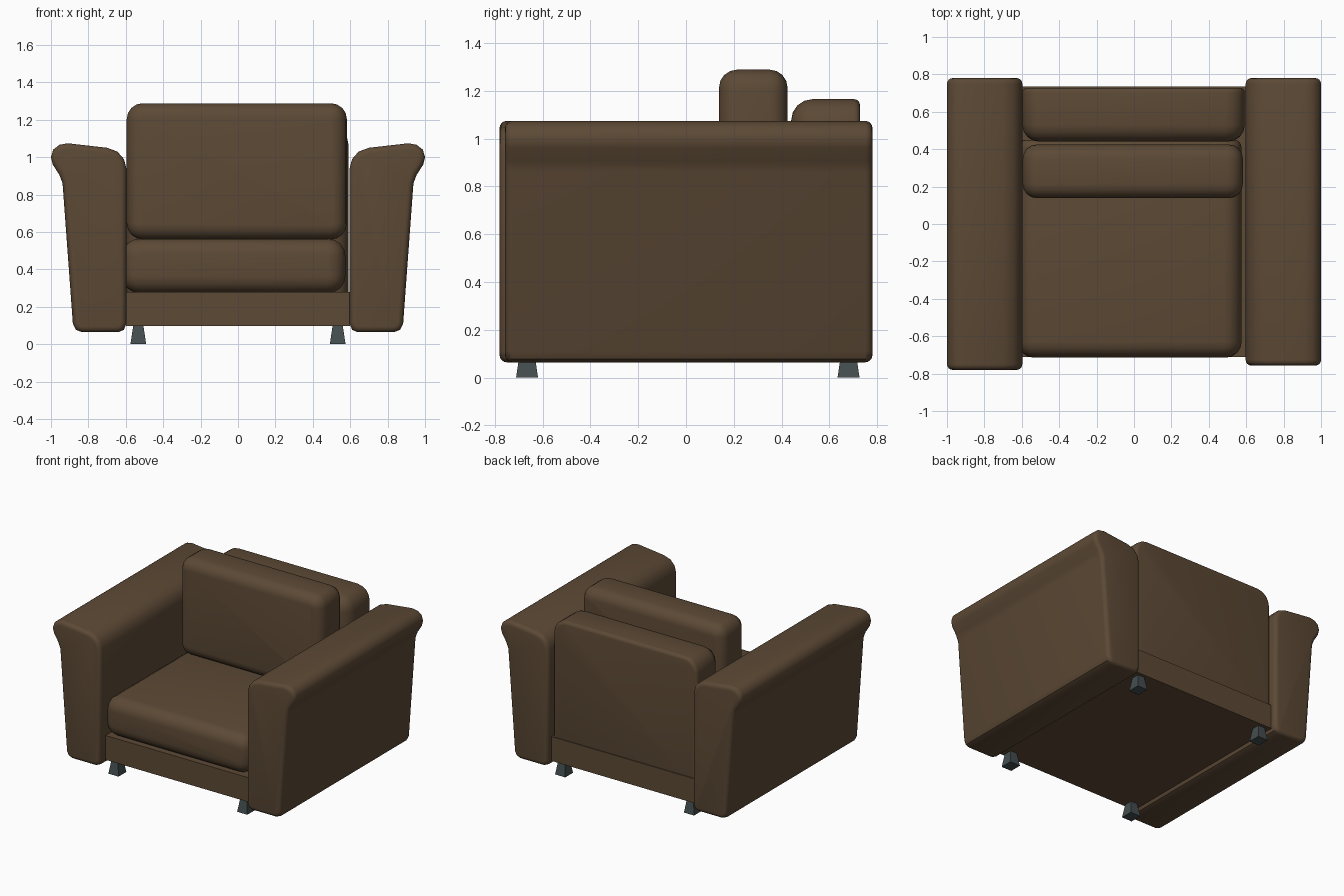
import bpy, bmesh, math

if "Cube" in bpy.data.objects:
    bpy.data.objects.remove(bpy.data.objects["Cube"])

def material(name, color):
    m = bpy.data.materials.new(name)
    m.diffuse_color = (*color, 1)
    m.use_nodes = True
    m.node_tree.nodes["Principled BSDF"].inputs["Base Color"].default_value = m.diffuse_color
    return m

BROWN = material("brown leather", (0.108, 0.067, 0.036))
STEEL = material("dark steel", (0.058, 0.076, 0.078))

def add_object(name, bm, mat, smooth=True):
    bmesh.ops.recalc_face_normals(bm, faces=bm.faces[:])
    me = bpy.data.meshes.new(name)
    bm.to_mesh(me)
    bm.free()
    me.materials.append(mat)
    ob = bpy.data.objects.new(name, me)
    bpy.context.collection.objects.link(ob)
    if smooth:
        bpy.ops.object.select_all(action='DESELECT')
        ob.select_set(True)
        bpy.context.view_layer.objects.active = ob
        bpy.ops.object.shade_smooth_by_angle(angle=math.radians(40))
    return ob

def rounded_rect(x0, x1, z0, z1, r, steps=4):
    """Outline of a rectangle with round corners, counter-clockwise."""
    pts = []
    for i, (cx, cz) in enumerate([(x1 - r, z1 - r), (x0 + r, z1 - r),
                                  (x0 + r, z0 + r), (x1 - r, z0 + r)]):
        for k in range(steps + 1):
            a = math.radians(90 * (i + k / steps))
            pts.append((cx + r * math.cos(a), cz + r * math.sin(a)))
    return pts

def slab(name, profile, y0, y1, front_bevel, rear_bevel):
    """Extrude an xz outline along y and round its front and rear rims."""
    bm = bmesh.new()
    front = [bm.verts.new((x, y0, z)) for x, z in profile]
    rear = [bm.verts.new((x, y1, z)) for x, z in profile]
    n = len(profile)
    bm.faces.new(front)
    bm.faces.new(rear[::-1])
    for i in range(n):
        j = (i + 1) % n
        bm.faces.new((front[i], rear[i], rear[j], front[j]))
    bmesh.ops.recalc_face_normals(bm, faces=bm.faces[:])
    for y, width in ((y0, front_bevel), (y1, rear_bevel)):
        rim = [e for e in bm.edges if all(abs(v.co.y - y) < 1e-5 for v in e.verts)]
        bmesh.ops.bevel(bm, geom=rim, offset=width, segments=4, profile=0.5,
                        affect='EDGES')
    return add_object(name, bm, BROWN)

def frustum(name, cx, cy, bottom, top, z0, z1, mat):
    """Tapered block; bottom and top are half sizes in x and y."""
    bm = bmesh.new()
    bmesh.ops.create_cube(bm, size=2)
    for v in bm.verts:
        hx, hy = top if v.co.z > 0 else bottom
        v.co = (cx + v.co.x * hx, cy + v.co.y * hy, z1 if v.co.z > 0 else z0)
    return add_object(name, bm, mat, smooth=False)

# Flared arms, the right one a little shorter at the front
arm = [(0.597, 0.11), (0.61, 0.077), (0.64, 0.064), (0.835, 0.064), (0.868, 0.078),
       (0.883, 0.11), (0.938, 0.86), (0.955, 0.905), (0.99, 0.96), (1.0, 1.0),
       (0.988, 1.04), (0.955, 1.066), (0.91, 1.074), (0.70, 1.05), (0.645, 1.03),
       (0.61, 0.99), (0.597, 0.94)]
slab("left_arm", [(-x, z) for x, z in arm], -0.78, 0.78, 0.03, 0.03)
slab("right_arm", arm, -0.757, 0.78, 0.03, 0.03)

# Base frame
frustum("base", 0, 0.0115, (0.6, 0.7235), (0.6, 0.7235), 0.098, 0.28, BROWN)

# Cushions
slab("seat_cushion", rounded_rect(-0.62, 0.575, 0.272, 0.565, 0.095), -0.715, 0.45, 0.085, 0.04)
slab("back_cushion", rounded_rect(-0.595, 0.582, 0.56, 1.288, 0.085), 0.138, 0.425, 0.075, 0.075)

# Backrest, softer at the front than at the rear
slab("backrest", rounded_rect(-0.597, 0.592, 0.18, 1.165, 0.105), 0.44, 0.728, 0.09, 0.025)

# Tapered legs
for sx, side in ((-1, "left"), (1, "right")):
    for y, end in ((-0.665, "front"), (0.68, "rear")):
        frustum(f"{end}_{side}_leg", sx * 0.533, y, (0.042, 0.046), (0.027, 0.031),
                0, 0.1, STEEL)
